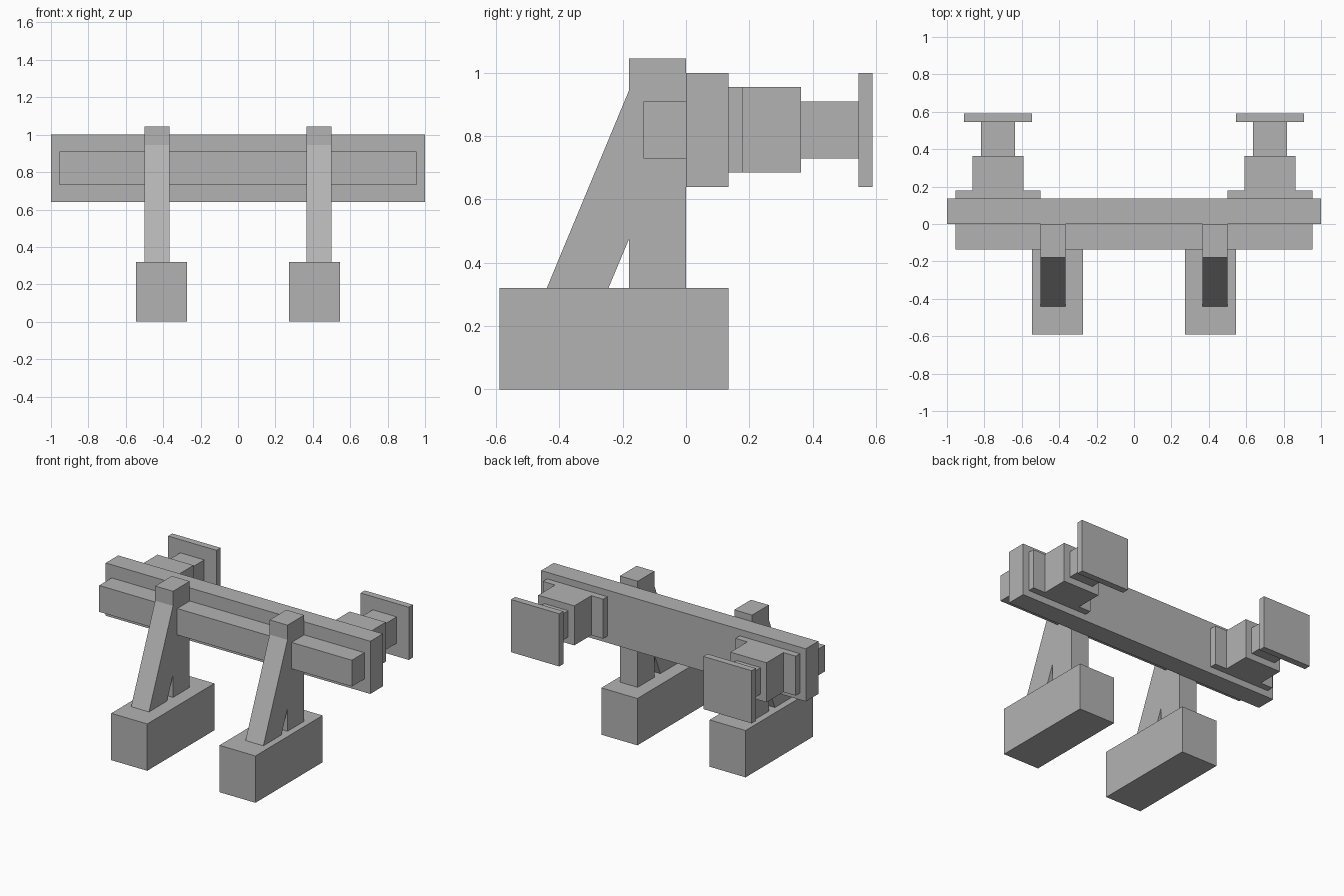
import bpy
import bmesh
from mathutils import Vector

cube = bpy.data.objects.get("Cube")
if cube:
    bpy.data.objects.remove(cube, do_unlink=True)

GREY = (0.45, 0.45, 0.45, 1.0)
grey = bpy.data.materials.new("plain grey")
grey.use_nodes = True
grey.diffuse_color = GREY
grey.node_tree.nodes["Principled BSDF"].inputs["Base Color"].default_value = GREY


def prism(name, profile, x0, x1):
    """Extrude a (y, z) profile along x."""
    bm = bmesh.new()
    face = bm.faces.new([bm.verts.new((x0, y, z)) for y, z in profile])
    ext = bmesh.ops.extrude_face_region(bm, geom=[face])
    moved = [v for v in ext["geom"] if isinstance(v, bmesh.types.BMVert)]
    bmesh.ops.translate(bm, verts=moved, vec=Vector((x1 - x0, 0, 0)))
    bmesh.ops.recalc_face_normals(bm, faces=bm.faces)
    mesh = bpy.data.meshes.new(name)
    bm.to_mesh(mesh)
    bm.free()
    mesh.materials.append(grey)
    obj = bpy.data.objects.new(name, mesh)
    bpy.context.collection.objects.link(obj)


def box(name, x, y, z):
    prism(name, [(y[0], z[0]), (y[1], z[0]), (y[1], z[1]), (y[0], z[1])], *x)


# Crossbeams
box("main_beam", (-1, 1), (0, 0.135), (0.64, 1.0))
box("front_beam", (-0.955, 0.955), (-0.135, 0), (0.73, 0.91))

# Post with diagonal brace, in side profile
support = [(-0.44, 0.32), (-0.245, 0.32), (-0.18, 0.475), (-0.18, 0.32),
           (0, 0.32), (0, 1.045), (-0.18, 1.045), (-0.18, 0.945)]

for side, s in (("left", 1), ("right", -1)):
    def span(a, b):
        return tuple(sorted((s * a, s * b)))

    # Foot and support
    box(f"{side}_foot_block", span(0.273, 0.545), (-0.59, 0.135), (0, 0.32))
    prism(f"{side}_braced_post", support, *span(0.365, 0.5))

    # Stepped buffer on the back
    box(f"{side}_mounting_plate", span(0.5, 0.955), (0.135, 0.18), (0.685, 0.955))
    box(f"{side}_buffer_housing", span(0.59, 0.863), (0.18, 0.363), (0.685, 0.955))
    box(f"{side}_buffer_shaft", span(0.637, 0.818), (0.363, 0.545), (0.73, 0.91))
    box(f"{side}_buffer_plate", span(0.545, 0.91), (0.545, 0.59), (0.64, 1.0))
